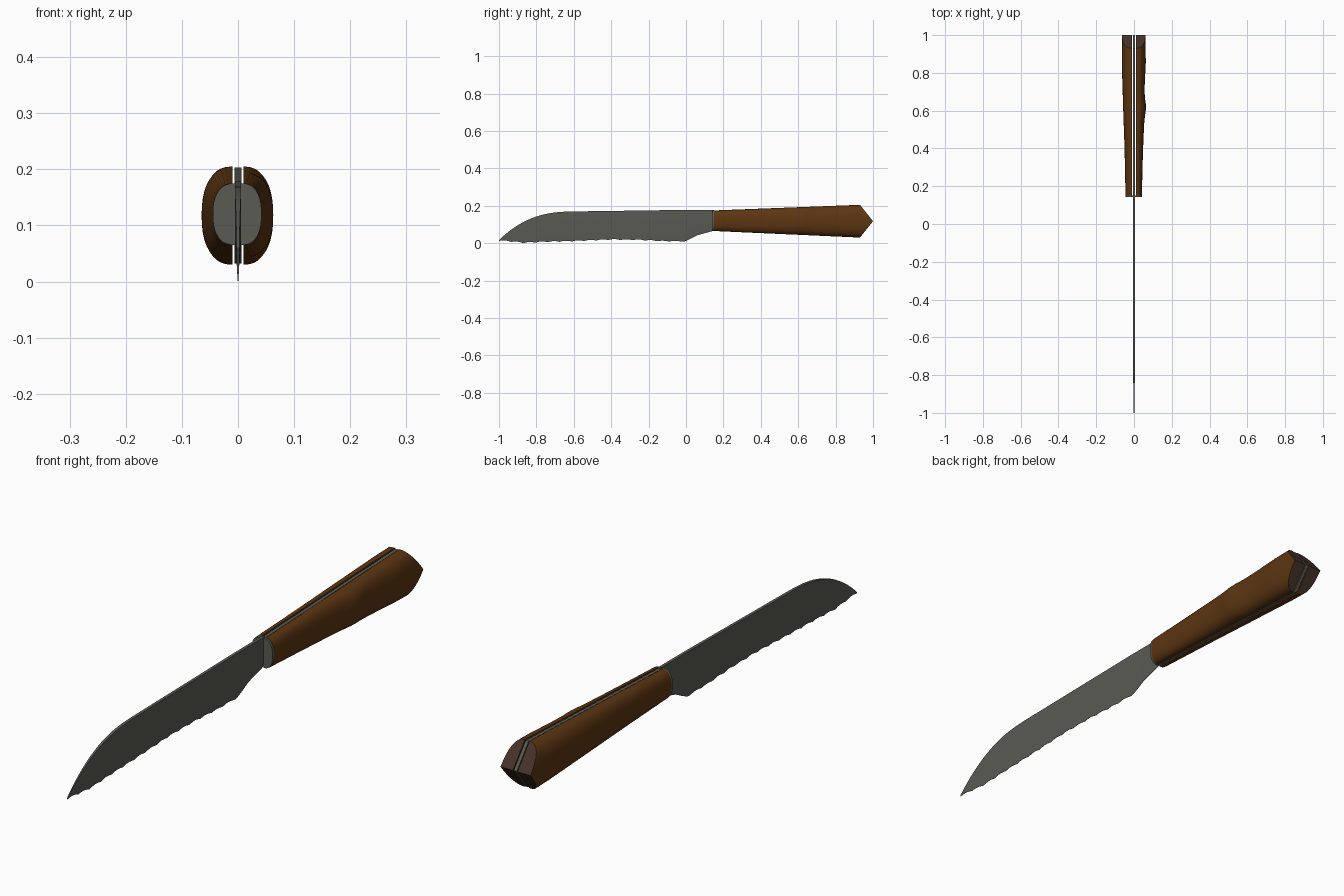
import bpy, bmesh, math

if "Cube" in bpy.data.objects:
    bpy.data.objects.remove(bpy.data.objects["Cube"])


def material(name, rgb):
    m = bpy.data.materials.new(name)
    m.use_nodes = True
    m.diffuse_color = (*rgb, 1)
    bsdf = m.node_tree.nodes["Principled BSDF"]
    bsdf.inputs["Base Color"].default_value = (*rgb, 1)
    bsdf.inputs["Roughness"].default_value = 0.6
    return m


steel = material("grey steel", (0.105, 0.105, 0.088))
wood = material("brown wood", (0.108, 0.036, 0.006))
end_wood = material("dark end grain", (0.062, 0.033, 0.022))


def interp(keys, t):
    """Piecewise linear lookup through (position, value) pairs."""
    for (a, va), (b, vb) in zip(keys, keys[1:]):
        if t <= b:
            return va + (vb - va) * max(0, (t - a) / (b - a))
    return keys[-1][1]


def loft(name, rings, mats, end_split=None):
    """Skin closed rings; the last cap may fold along its middle point."""
    bm = bmesh.new()
    loops = [[bm.verts.new(p) for p in ring] for ring in rings]
    n = len(loops[0])
    for a, b in zip(loops, loops[1:]):
        for i in range(n):
            j = (i + 1) % n
            bm.faces.new((a[i], a[j], b[j], b[i]))
    bm.faces.new(loops[0][::-1])
    caps = [loops[-1]]
    if end_split:
        i, j = end_split
        last = loops[-1]
        caps = [last[i:j + 1], last[j:] + last[:i + 1]]
    for cap in caps:
        bm.faces.new(cap).material_index = len(mats) - 1
    bmesh.ops.recalc_face_normals(bm, faces=bm.faces)
    mesh = bpy.data.meshes.new(name)
    bm.to_mesh(mesh)
    bm.free()
    for m in mats:
        mesh.materials.append(m)
    obj = bpy.data.objects.new(name, mesh)
    bpy.context.collection.objects.link(obj)
    bpy.ops.object.select_all(action="DESELECT")
    obj.select_set(True)
    bpy.context.view_layer.objects.active = obj
    bpy.ops.object.shade_smooth_by_angle(angle=math.radians(35))
    return obj


# Blade: curved spine, scalloped cutting edge, bevelled below the middle
EDGE = [(-1, .012), (-.95, .008), (-.87, 0), (-.75, .005), (-.6, .009),
        (-.4, .017), (-.25, .015), (-.12, .008), (-.01, .008),
        (.02, .021), (.06, .042), (.15, .067)]


def spine(y):
    t = min(1, (y + 1) / .4)
    return .016 + .148 * (1 - (1 - t) ** 2.6) + .014 * min(1, y + 1)


def cutting_edge(y):
    scallop = .005 * abs(math.sin((y + .87) * math.pi / .065)) if y < -.02 else 0
    return interp(EDGE, y) + scallop


rings = []
STEPS = 150
for k in range(STEPS + 1):
    y = -1 + 1.15 * (k / STEPS) ** 1.15
    top, low = spine(y), cutting_edge(y)
    low = min(low, top - .001)
    half = .0055 * min(1, .25 + (y + 1) * 3)
    mid = low + (top - low) * .45
    rings.append([(half, y, top), (half, y, mid), (.0006, y, low),
                  (-.0006, y, low), (-half, y, mid), (-half, y, top)])
loft("blade", rings, [steel])


# Handle outline shared by the scales, tang and bolster
def outline(y):
    t = (y - .15) / .78
    return .12 - .0025 * t, .055 + .0325 * t     # centre height, half height


# Tang: flat plate between the scales with a pointed butt
rings = []
for y, point in ((.145, 0), (.5, 0), (.93, .07)):
    zc, h = outline(y)
    h -= .002
    rings.append([(.006, y, zc + h), (.006, y + point, zc), (.006, y, zc - h),
                  (-.006, y, zc - h), (-.006, y + point, zc), (-.006, y, zc + h)])
loft("tang", rings, [steel], end_split=(1, 4))

# Handle scales: two rounded halves, hand carved so the widths wander
INNER, SEG = .0095, 20
WIDTHS = {
    "left": (1, [(.15, .042), (.3, .045), (.45, .05), (.55, .055), (.62, .065),
                 (.68, .056), (.75, .057), (.86, .063), (.93, .06)]),
    "right": (-1, [(.15, .045), (.4, .05), (.6, .057), (.86, .065), (.93, .063)]),
}


def half_round(side, y, width, inner, point=0):
    zc, h = outline(y)
    pts = []
    for k in range(SEG + 1):
        a = math.pi * (k / SEG - .5)
        c, s = max(0, math.cos(a)), math.sin(a)
        dz = math.copysign(abs(s) ** .85, s)
        x = inner + (width - inner) * c ** .8
        pts.append((side * x, y + point * (1 - abs(dz)), zc + h * dz))
    # Flat inner face, with a middle point where the butt folds
    pts.append((side * inner, y + point, zc))
    return pts


for label, (side, widths) in WIDTHS.items():
    rings = []
    for k in range(25):
        y = .15 + .78 * k / 24
        last = k == 24
        rings.append(half_round(side, y, interp(widths, y), INNER, .07 if last else 0))
    loft(label + "_handle_scale", rings, [wood, end_wood],
         end_split=(SEG // 2, SEG + 1))
    # Bolster plate covering the front of each scale
    first = widths[0][1]
    loft(label + "_bolster",
         [half_round(side, .15, w, .005) for w in (first, first)], [steel])
    plate = bpy.context.object
    for v in plate.data.vertices[:SEG + 2]:
        v.co.y -= .008
